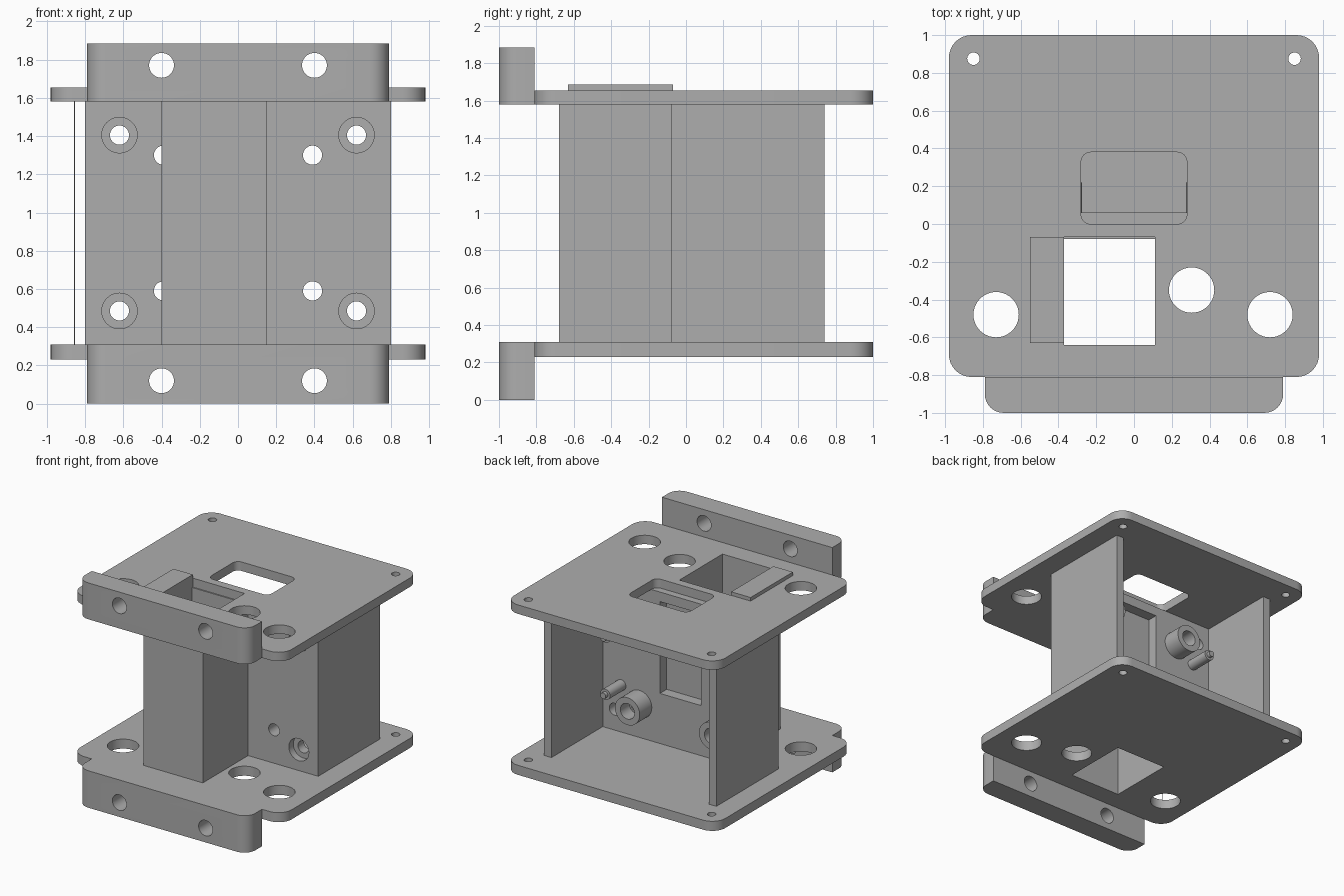
import bpy
import bmesh
from math import sin, cos, pi, radians

if "Cube" in bpy.data.objects:
    bpy.data.objects.remove(bpy.data.objects["Cube"], do_unlink=True)

grey = bpy.data.materials.new("plain_grey")
grey.use_nodes = True
GREY = (0.42, 0.42, 0.42, 1)
grey.diffuse_color = GREY
grey.node_tree.nodes["Principled BSDF"].inputs["Base Color"].default_value = GREY


def circle(x, y, r, n=40):
    return [(x + r * cos(2 * pi * i / n), y + r * sin(2 * pi * i / n)) for i in range(n)]


def rect(x0, x1, y0, y1, front=0.0, back=0.0, n=8):
    """Rectangle outline with separate radii for the low and high corners."""
    pts = []
    corners = [(x1, y1, -1, -1, back), (x0, y1, 1, -1, back),
               (x0, y0, 1, 1, front), (x1, y0, -1, 1, front)]
    for k, (x, y, sx, sy, r) in enumerate(corners):
        steps = n if r else 0
        for i in range(steps + 1):
            a = pi / 2 * (k + (i / n if r else 0))
            pts.append((x + sx * r + r * cos(a), y + sy * r + r * sin(a)))
    return pts


def prism(name, pts, lo, hi, axis="z"):
    """Extrude an outline along z, or an x-z outline along y."""
    bm = bmesh.new()
    place = (lambda p, t: (p[0], p[1], t)) if axis == "z" else (lambda p, t: (p[0], t, p[1]))
    low = [bm.verts.new(place(p, lo)) for p in pts]
    high = [bm.verts.new(place(p, hi)) for p in pts]
    bm.faces.new(low)
    bm.faces.new(high)
    for i in range(len(pts)):
        j = (i + 1) % len(pts)
        bm.faces.new((low[i], low[j], high[j], high[i]))
    bmesh.ops.recalc_face_normals(bm, faces=bm.faces)
    mesh = bpy.data.meshes.new(name)
    bm.to_mesh(mesh)
    bm.free()
    mesh.materials.append(grey)
    obj = bpy.data.objects.new(name, mesh)
    bpy.context.collection.objects.link(obj)
    return obj


def select(obj):
    bpy.ops.object.select_all(action="DESELECT")
    obj.select_set(True)
    bpy.context.view_layer.objects.active = obj


def cut(obj, pts, lo, hi, axis="z"):
    tool = prism("cutter", pts, lo, hi, axis)
    tool.hide_render = True
    mod = obj.modifiers.new("cut", "BOOLEAN")
    mod.operation, mod.solver, mod.object = "DIFFERENCE", "EXACT", tool
    select(obj)
    bpy.ops.object.modifier_apply(modifier=mod.name)
    bpy.data.objects.remove(tool, do_unlink=True)


def smooth(obj):
    select(obj)
    bpy.ops.object.shade_smooth_by_angle(angle=radians(30))


SHAFT = rect(-0.37, 0.11, -0.64, -0.07)
MID = 0.945
parts = []

# Plates with cable, screw and shaft openings, each with a front mounting rail
for side, z0, z1, r0, r1, hole_z in (("bottom", 0.23, 0.31, 0, 0.31, 0.12),
                                     ("top", 1.58, 1.655, 1.58, 1.885, 1.77)):
    plate = prism(side + "_plate", rect(-0.98, 0.98, -0.81, 1, 0.12, 0.12), z0, z1)
    holes = [circle(-0.85, 0.875, 0.033), circle(0.85, 0.875, 0.033),
             circle(-0.73, -0.48, 0.12), circle(0.72, -0.48, 0.12),
             circle(0.305, -0.35, 0.12), SHAFT]
    if side == "top":
        holes.append(rect(-0.28, 0.28, 0, 0.38, 0.05, 0.05))
    for outline in holes:
        cut(plate, outline, z0 - 0.1, z1 + 0.1)
    rail = prism(side + "_rail", rect(-0.79, 0.79, -1, -0.81, 0.1, 0), r0, r1)
    for x in (-0.4, 0.4):
        cut(rail, circle(x, hole_z, 0.065), -1.1, -0.7, "y")
    parts += [plate, rail]

# Front wall and two side walls as one U-shaped frame
frame = prism("wall_frame", [(-0.8, -0.08), (0.8, -0.08), (0.8, 0.74), (0.73, 0.74),
                             (0.73, 0.06), (-0.73, 0.06), (-0.73, 0.74), (-0.8, 0.74)],
              0.31, 1.58)
cut(frame, rect(-0.18, 0.2, 0.73, 1.5), -0.03, 0.2, "y")
parts.append(frame)

# Counterbored holes, hollow bosses and locating pins in each quadrant
for sx, x_name in ((-1, "right"), (1, "left")):
    for sz, z_name in ((-1, "lower"), (1, "upper")):
        tag = z_name + "_" + x_name
        outer = (sx * 0.62, MID + sz * 0.46)
        inner = (sx * 0.39, MID + sz * 0.355)
        cut(frame, circle(*outer, 0.093), -0.2, -0.02, "y")
        cut(frame, circle(*outer, 0.05), -0.2, 0.2, "y")
        cut(frame, circle(*inner, 0.05), -0.2, 0.2, "y")
        boss = prism(tag + "_boss", circle(*inner, 0.115), 0.06, 0.22, "y")
        cut(boss, circle(*inner, 0.065), 0.1, 0.4, "y")
        cut(boss, circle(*inner, 0.05), 0, 0.4, "y")
        at = (sx * 0.56, MID + sz * 0.24)
        pin = prism(tag + "_pin", circle(*at, 0.045, 24), 0.06, 0.27, "y")
        tip = prism(tag + "_pin_tip", circle(*at, 0.025, 24), 0.27, 0.3, "y")
        parts += [boss, pin, tip]

# Hollow shaft in front of the wall
shaft = prism("shaft", rect(-0.4, 0.15, -0.68, -0.08), 0.31, 1.58)
cut(shaft, SHAFT, 0.2, 1.7)
parts.append(shaft)

# Flat tab beside the shaft opening
parts.append(prism("shaft_tab", rect(-0.55, -0.37, -0.63, -0.07), 1.655, 1.685))

# Thin wire at the front corner
parts.append(prism("corner_wire", circle(-0.855, -0.66, 0.002, 6), 0.31, 1.58))

for part in parts:
    smooth(part)
